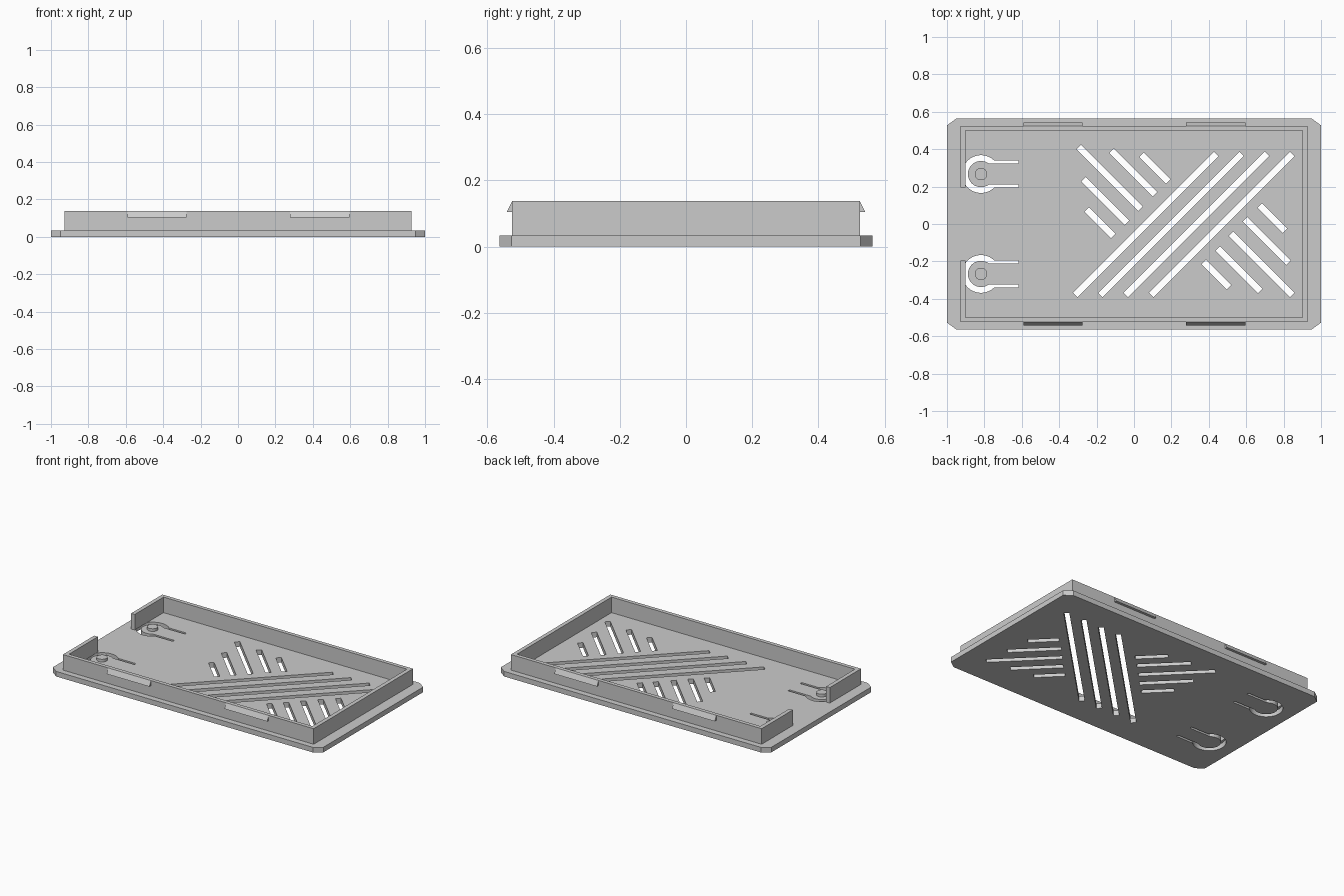
import bpy, bmesh, math
from mathutils import Vector

if "Cube" in bpy.data.objects:
    bpy.data.objects.remove(bpy.data.objects["Cube"])

GREY = (0.6, 0.6, 0.6, 1)
mat = bpy.data.materials.new("plain grey")
mat.use_nodes = True
mat.diffuse_color = GREY
mat.node_tree.nodes["Principled BSDF"].inputs["Base Color"].default_value = GREY

PLATE_TOP, RIM_TOP = 0.034, 0.138


def extrude(bm, points, offset):
    """Make a face from 3D points and extrude it by offset."""
    face = bm.faces.new([bm.verts.new(p) for p in points])
    moved = bmesh.ops.extrude_face_region(bm, geom=[face])["geom"]
    bmesh.ops.translate(bm, vec=offset,
                        verts=[v for v in moved if isinstance(v, bmesh.types.BMVert)])


def solid(name, points, offset):
    bm = bmesh.new()
    extrude(bm, points, offset)
    bmesh.ops.recalc_face_normals(bm, faces=bm.faces)
    mesh = bpy.data.meshes.new(name)
    bm.to_mesh(mesh)
    bm.free()
    mesh.materials.append(mat)
    bpy.context.collection.objects.link(bpy.data.objects.new(name, mesh))


def pierced_sheet(name, outlines, thickness):
    """Flat sheet: the first outline is the edge, the others are holes."""
    curve = bpy.data.curves.new(name, 'CURVE')
    curve.dimensions, curve.fill_mode = '2D', 'BOTH'
    curve.extrude = thickness / 2
    for outline in outlines:
        spline = curve.splines.new('POLY')
        spline.points.add(len(outline) - 1)
        for point, (x, y) in zip(spline.points, outline):
            point.co = (x, y, 0, 1)
        spline.use_cyclic_u = True
    source = bpy.data.objects.new(name + "_outline", curve)
    bpy.context.collection.objects.link(source)
    graph = bpy.context.evaluated_depsgraph_get()
    mesh = bpy.data.meshes.new_from_object(source.evaluated_get(graph))
    bpy.data.objects.remove(source)

    # Weld the walls to the faces and stand the sheet on the ground
    bm = bmesh.new()
    bm.from_mesh(mesh)
    bmesh.ops.remove_doubles(bm, verts=bm.verts, dist=0.0001)
    bmesh.ops.translate(bm, vec=(0, 0, thickness / 2), verts=bm.verts)
    bmesh.ops.recalc_face_normals(bm, faces=bm.faces)
    for face in bm.faces:
        face.smooth = False
        face.material_index = 0
    bm.to_mesh(mesh)
    bm.free()
    mesh.materials.clear()
    mesh.materials.append(mat)
    bpy.context.collection.objects.link(bpy.data.objects.new(name, mesh))


def slot(x0, y0, x1, y1, width=0.034):
    """Rectangle outline around a centre line."""
    a, b = Vector((x0, y0)), Vector((x1, y1))
    n = (b - a).orthogonal().normalized() * width / 2
    return [a + n, a - n, b - n, b + n]


def keyhole(cx, cy, r_out=0.101, r_in=0.07, s_out=0.072, s_in=0.056, reach=0.2):
    """C-shaped slit with two straight legs, leaving a round-ended tongue."""
    def arc(r, s):
        a = math.asin(s / r)
        steps = 40
        return [(cx + r * math.cos(t), cy + r * math.sin(t))
                for t in (a + (2 * math.pi - 2 * a) * i / steps for i in range(steps + 1))]
    return ([(cx + reach, cy + s_out)] + arc(r_out, s_out)
            + [(cx + reach, cy - s_out), (cx + reach, cy - s_in)]
            + arc(r_in, s_in)[::-1] + [(cx + reach, cy + s_in)])


# Base plate with clipped corners, vent slots and latch slits
X, Y, CX, CY = 1.0, 0.564, 0.05, 0.037
LATCH_X, LATCH_Y = -0.818, 0.267
edge = [(-X, CY - Y), (CX - X, -Y), (X - CX, -Y), (X, CY - Y),
        (X, Y - CY), (X - CX, Y), (CX - X, Y), (-X, Y - CY)]
long_slots = [slot(x, -0.38, x + 0.755, 0.375)
              for x in (-0.315 + 0.1355 * i for i in range(4))]
short_slots = [slot(x, y, x + d, y - d) for x, y, d in (
    # start x, start y, run
    (0.041, 0.37, 0.142), (-0.12, 0.392, 0.232), (-0.295, 0.412, 0.33),
    (-0.27, 0.238, 0.232), (-0.252, 0.078, 0.142),
    (0.672, 0.099, 0.135), (0.593, 0.025, 0.232), (0.519, -0.053, 0.327),
    (0.447, -0.131, 0.227), (0.373, -0.202, 0.135))]
slits = [keyhole(LATCH_X, s * LATCH_Y) for s in (-1, 1)]
pierced_sheet("base_plate", [edge] + long_slots + short_slots + slits, PLATE_TOP)

# Upright rim, open in the middle of the right-hand end
ox, oy, ix, iy, gap = 0.927, 0.525, 0.9, 0.499, 0.195
rim = [(-ox, gap), (-ox, oy), (ox, oy), (ox, -oy), (-ox, -oy), (-ox, -gap),
       (-ix, -gap), (-ix, -iy), (ix, -iy), (ix, iy), (-ix, iy), (-ix, gap)]
solid("rim", [(x, y, PLATE_TOP) for x, y in rim], (0, 0, RIM_TOP - PLATE_TOP))

for side, s in (("front", -1), ("back", 1)):
    # Wedge-shaped snap clips on the long walls
    section = [(s * oy, RIM_TOP), (s * 0.542, 0.104), (s * oy, 0.104)]
    for end, cx in (("right", -0.434), ("left", 0.437)):
        solid(f"{side}_{end}_clip", [(cx - 0.158, y, z) for y, z in section],
              (0.316, 0, 0))

    # Round button on the latch tongue
    ring = [(LATCH_X + 0.033 * math.cos(math.tau * i / 32),
             s * LATCH_Y + 0.033 * math.sin(math.tau * i / 32), PLATE_TOP)
            for i in range(32)]
    solid(f"{side}_latch_button", ring, (0, 0, 0.018))
